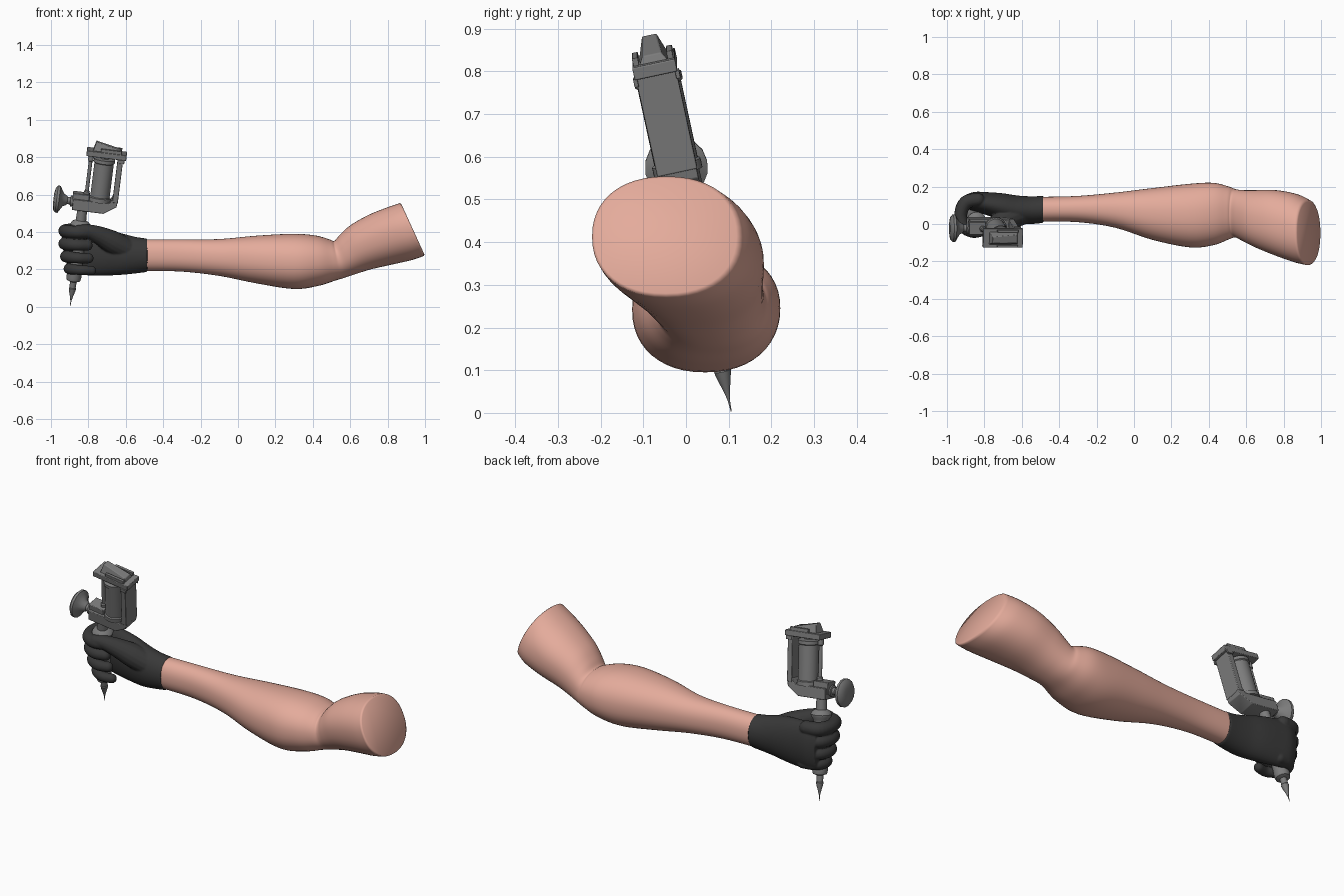
import bpy, bmesh, math
from mathutils import Vector, Matrix

if "Cube" in bpy.data.objects:
    bpy.data.objects.remove(bpy.data.objects["Cube"])


def material(name, r, g, b):
    m = bpy.data.materials.new(name)
    m.diffuse_color = (r, g, b, 1)
    m.use_nodes = True
    m.node_tree.nodes["Principled BSDF"].inputs["Base Color"].default_value = m.diffuse_color
    return m


SKIN = material("skin", 0.78, 0.41, 0.33)
BLACK = material("black_glove", 0.04, 0.04, 0.04)
GREY = material("grey_metal", 0.20, 0.20, 0.20)


def finish(name, bm, mat, matrix=None, angle=40, bevel=0):
    bmesh.ops.recalc_face_normals(bm, faces=bm.faces)
    me = bpy.data.meshes.new(name)
    bm.to_mesh(me)
    bm.free()
    me.materials.append(mat)
    me.shade_smooth()
    me.set_sharp_from_angle(angle=math.radians(angle))
    ob = bpy.data.objects.new(name, me)
    bpy.context.collection.objects.link(ob)
    if matrix:
        ob.matrix_world = matrix
    if bevel:
        mod = ob.modifiers.new("bevel", 'BEVEL')
        mod.width, mod.segments = bevel, 2
    return ob


def smooth_rows(rows, sub):
    """Catmull-Rom interpolation of rows of numbers."""
    out = []
    for i in range(len(rows) - 1):
        p = [rows[max(0, min(len(rows) - 1, i + k))] for k in (-1, 0, 1, 2)]
        for s in range(sub):
            t = s / sub
            out.append([b + 0.5 * t * (c - a + t * (2*a - 5*b + 4*c - d + t * (3*(b - c) + d - a)))
                        for a, b, c, d in zip(*p)])
    return out + [list(rows[-1])]


def skin(bm, rings):
    vs = [[bm.verts.new(p) for p in r] for r in rings]
    n = len(vs[0])
    for a, b in zip(vs, vs[1:]):
        for i in range(n):
            bm.faces.new((a[i], a[(i + 1) % n], b[(i + 1) % n], b[i]))
    bm.faces.new(vs[0])
    bm.faces.new(vs[-1])


def limb(bm, rows, sub=5, n=48, square=0.9):
    """Loft of slightly squared ovals: top x, top z, bottom x, bottom z, y min, y max."""
    def wave(v):
        return math.copysign(abs(v) ** square, v)
    rings = []
    for xt, zt, xb, zb, y0, y1 in smooth_rows(rows, sub):
        c = Vector(((xt + xb) / 2, (y0 + y1) / 2, (zt + zb) / 2))
        a = Vector(((xt - xb) / 2, 0, (zt - zb) / 2))
        b = Vector((0, (y1 - y0) / 2, 0))
        rings.append([c + a * wave(math.sin(k * math.tau / n)) + b * wave(math.cos(k * math.tau / n))
                      for k in range(n)])
    # softened rim on the far end
    c = sum(rings[-1], Vector()) / n
    d = (c - sum(rings[-2], Vector()) / n).normalized() * 0.006
    rings.append([c + (p - c) * 0.955 + d for p in rings[-1]])
    skin(bm, rings)


def finger(bm, rows, n=16):
    """Round tube through x, y, z, radius with ball ends."""
    pts = smooth_rows(rows, 5)
    rings = []
    for i, (x, y, z, r) in enumerate(pts):
        t = Vector(pts[min(i + 1, len(pts) - 1)][:3]) - Vector(pts[max(i - 1, 0)][:3])
        a = t.cross(Vector((0, 0, 1))).normalized()
        b = a.cross(t).normalized()
        rings.append([Vector((x, y, z)) + r * (a * math.cos(k * math.tau / n) + b * math.sin(k * math.tau / n))
                      for k in range(n)])
    skin(bm, rings)
    for x, y, z, r in (pts[0], pts[-1]):
        bmesh.ops.create_uvsphere(bm, u_segments=16, v_segments=10, radius=r,
                                  matrix=Matrix.Translation((x, y, z)))


# bare arm: forearm, elbow crease, bent upper arm
bm = bmesh.new()
limb(bm, [(-.50, .36, -.50, .192, .012, .145), (-.30, .36, -.30, .188, .010, .150),
          (-.10, .362, -.10, .165, -.020, .168), (.10, .380, .10, .125, -.085, .192),
          (.30, .390, .30, .095, -.125, .215), (.42, .380, .43, .112, -.113, .220),
          (.495, .358, .52, .140, -.082, .200), (.515, .352, .57, .155, -.072, .186),
          (.545, .385, .63, .175, -.092, .181),
          (.60, .435, .71, .200, -.125, .181), (.70, .492, .82, .225, -.168, .181),
          (.80, .532, .93, .250, -.205, .160), (.865, .554, .994, .272, -.220, .128)])
finish("arm", bm, SKIN, angle=60)

# gloved hand: palm, curled fingers and thumb fused together
bm = bmesh.new()
limb(bm, [(-.485, .364, -.485, .186, .006, .150), (-.55, .374, -.55, .178, .000, .148),
          (-.62, .392, -.62, .171, .000, .152), (-.70, .412, -.70, .167, .020, .164),
          (-.78, .424, -.78, .167, .045, .170), (-.85, .428, -.85, .172, .065, .172),
          (-.895, .415, -.895, .185, .085, .158)], square=1)
for z, left, r in ((.402, -.960, .036), (.334, -.960, .034), (.265, -.951, .032), (.200, -.932, .029)):
    s = -0.2 * (z - .3) + .012                # grip leans forward with height
    e = left + r
    finger(bm, [(e + .09, .130, z + .004, r), (e + .025, .115, z + .006, r * 1.03),
                (e - .002, .055 + s / 2, z + .004, r * .96), (e + .015, -.005 + s, z, r * .97),
                (e + .065, -.034 + s, z - .004, r * .9), (e + .120, -.024 + s, z - .006, r * .85)])
finger(bm, [(-.60, .055, .310, .060), (-.67, .030, .345, .062), (-.74, -.002, .380, .050),
            (-.80, -.028, .403, .038), (-.85, -.042, .408, .030)])
hand = finish("gloved_hand", bm, BLACK, angle=180)
mod = hand.modifiers.new("fuse", 'REMESH')
mod.mode, mod.voxel_size, mod.use_smooth_shade = 'VOXEL', 0.005, True
mod = hand.modifiers.new("soften", 'SMOOTH')
mod.factor, mod.iterations = 0.5, 3

# tool frame: origin at needle tip, local z up the leaning grip
zax = Vector((.125, -.217, 1)).normalized()
xax = Vector((1, 0, -.125)).normalized()
yax = zax.cross(xax)
TOOL = Matrix((xax, yax, zax)).transposed().to_4x4()
TOOL.translation = (-.897, .106, .003)


def lathe(name, profile, place=Matrix(), n=32):
    bm = bmesh.new()
    skin(bm, [[(r * math.cos(k * math.tau / n), r * math.sin(k * math.tau / n), h) for k in range(n)]
              for r, h in profile])
    return finish(name, bm, GREY, TOOL @ place, angle=35)


def plate(name, outline, v0, v1, bevel=.003):
    """Side outline in local x, z extruded across local y."""
    bm = bmesh.new()
    skin(bm, [[(u, v, w) for u, w in outline] for v in (v0, v1)])
    return finish(name, bm, GREY, TOOL, bevel=bevel)


def box(name, u0, u1, w0, w1, v0, v1, bevel=.003):
    return plate(name, [(u0, w0), (u1, w0), (u1, w1), (u0, w1)], v0, v1, bevel)


def at(u, v, w):
    return Matrix.Translation((u, v, w))


# needle, grip and stem
lathe("needle_and_tip", [(.001, 0), (.003, .03), (.009, .055), (.016, .08), (.020, .098),
                         (.017, .102), (.018, .15), (.018, .17)])
lathe("grip", [(.018, .135), (.036, .142), (.040, .16), (.037, .2), (.037, .40), (.042, .425),
               (.052, .438), (.054, .450), (.046, .464), (.028, .474), (.026, .54)])

# frame: base with sloped heel, back post, top plate
plate("frame_base", [(-.055, .533), (.115, .533), (.180, .578), (.184, .62), (.152, .62),
                     (.140, .592), (-.055, .592)], -.046, .046)
box("back_post", .154, .184, .60, .85, -.048, .048)
box("top_plate", -.015, .200, .836, .866, -.051, .051)
box("grip_clamp", -.060, .030, .560, .622, -.034, .034)

# armature wedge on top with side ears
bm = bmesh.new()
skin(bm, [[(.018, s * .034, .864), (.172, s * .034, .864), (.165, s * .022, .884), (.030, s * .017, .914)]
          for s in (-1, 1)])
finish("top_wedge", bm, GREY, TOOL, bevel=.003)
for s in (-1, 1):
    box("wedge_ear", .060, .172, .862, .884, s * .041 - .007, s * .041 + .007, .002)
    box("plate_clip", .155, .192, .818, .838, s * .050 - .005, s * .050 + .005, .002)

# coil with end flanges, front contact post
lathe("coil", [(.058, .590), (.058, .612), (.052, .616), (.052, .80), (.057, .804), (.057, .822),
               (.024, .826), (.024, .84)], at(.085, 0, 0))
lathe("contact_post", [(.016, .60), (.016, .635), (.010, .64), (.010, .80), (.015, .804), (.015, .84)],
      at(.012, 0, 0), 16)

# round adjusting knob on its side screw
side = at(0, -.008, .574) @ Matrix.Rotation(-math.pi / 2, 4, 'Y')
lathe("adjusting_knob", [(.020, .04), (.020, .085), (.026, .090), (.034, .106), (.060, .122), (.074, .130),
                         (.074, .143), (.062, .154), (.030, .160)], side, 16)
lathe("screw_collar", [(.030, .045), (.030, .068), (.022, .070)], side, 16)
